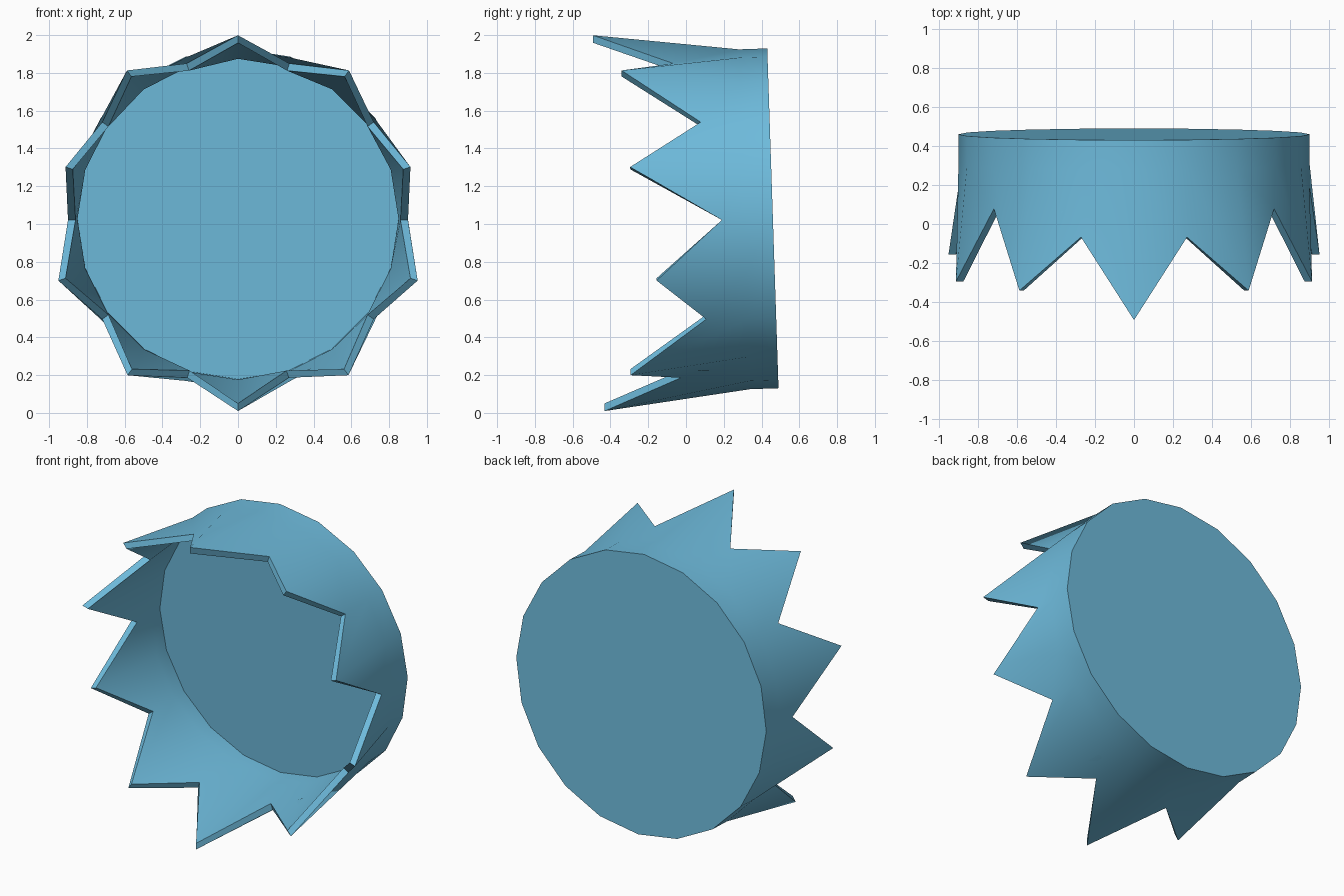
import bpy, bmesh
from math import sin, cos, pi, radians
from mathutils import Matrix

old = bpy.data.objects.get("Cube")
if old:
    bpy.data.objects.remove(old, do_unlink=True)

SIDES = 20
BASE_R, COLLAR, WALL, LIP = 0.9, 0.15, 0.05, 0.04
# (radius, depth) of the jagged edge from the top round to the bottom,
# alternating point and notch; mirrored for the other half
EDGE = [(1.0, .92), (.88, .50), (1.0, .775), (.888, .365), (.96, .746), (.9, .27),
        (1.0, .626), (.888, .37), (.995, .78), (.87, .515), (.99, .924)]

# Colour
mat = bpy.data.materials.new("sky_blue")
mat.use_nodes = True
blue = (0.156, 0.497, 0.716, 1)
mat.diffuse_color = blue
mat.node_tree.nodes["Principled BSDF"].inputs["Base Color"].default_value = blue

bm = bmesh.new()


def ring(profile):
    """One loop of vertices; profile(i) gives radius and depth."""
    loop = []
    for i in range(SIDES):
        r, d = profile(min(i, SIDES - i))
        a = 2 * pi * i / SIDES
        loop.append(bm.verts.new((r * sin(a), -d, r * cos(a))))
    return loop


# Cup: closed base, outer wall, jagged rim, inner wall, floor
loops = [
    ring(lambda i: (BASE_R, 0)),
    ring(lambda i: (BASE_R, COLLAR)),
    ring(lambda i: EDGE[i]),
    ring(lambda i: (EDGE[i][0] - LIP, EDGE[i][1])),
    ring(lambda i: (BASE_R - WALL, COLLAR)),
    ring(lambda i: (BASE_R - WALL, WALL)),
]
for a, b in zip(loops, loops[1:]):
    for i in range(SIDES):
        j = (i + 1) % SIDES
        bm.faces.new((a[i], a[j], b[j], b[i]))
bm.faces.new(loops[0])
bm.faces.new(loops[-1])
bmesh.ops.recalc_face_normals(bm, faces=bm.faces)

# Tip the cup slightly and set it in place
bm.transform(Matrix.Translation((0, 0.46, 1.03)) @ Matrix.Rotation(radians(1.9), 4, 'X'))

mesh = bpy.data.meshes.new("jagged_cup")
bm.to_mesh(mesh)
bm.free()
mesh.materials.append(mat)
cup = bpy.data.objects.new("jagged_cup", mesh)
bpy.context.collection.objects.link(cup)
bpy.ops.object.select_all(action='DESELECT')
cup.select_set(True)
bpy.context.view_layer.objects.active = cup
bpy.ops.object.shade_smooth_by_angle(angle=radians(50))
